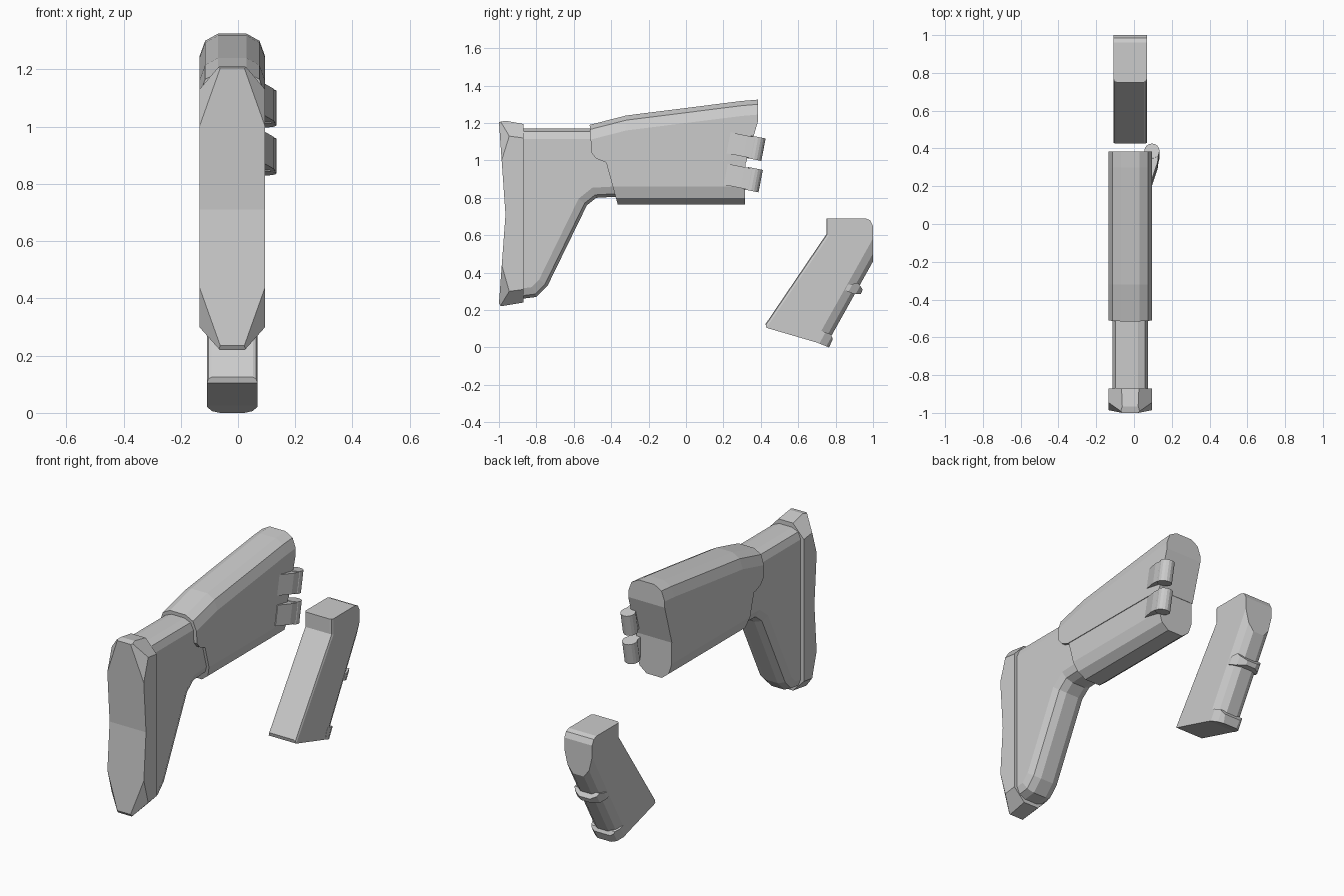
import bpy, bmesh, math
from mathutils import Vector

if "Cube" in bpy.data.objects:
    bpy.data.objects.remove(bpy.data.objects["Cube"])

CX = -0.02  # centre plane of the body


def prism(name, pts, half, bevel=(), offset=0.05, cuts=()):
    """Extrude a (y, z) profile across x, round chosen edges, then slice mirrored chamfers."""
    bm = bmesh.new()
    n = len(pts)
    a = [bm.verts.new((-half, y, z)) for y, z in pts]
    b = [bm.verts.new((half, y, z)) for y, z in pts]
    bm.faces.new(a)
    bm.faces.new(b[::-1])
    for i in range(n):
        j = (i + 1) % n
        bm.faces.new((a[i], b[i], b[j], a[j]))
    bmesh.ops.recalc_face_normals(bm, faces=bm.faces)
    if bevel:
        edges = [bm.edges.get((r[i], r[(i + 1) % n])) for r in (a, b) for i in bevel]
        bmesh.ops.bevel(bm, geom=edges, offset=offset, segments=2, profile=0.5,
                        affect='EDGES', clamp_overlap=True)
    mid = Vector((0, sum(p[0] for p in pts) / n, sum(p[1] for p in pts) / n))
    for tri in cuts:
        for s in (1, -1):
            p, q, r = (Vector((s * x, y, z)) for x, y, z in tri)
            no = (q - p).cross(r - p).normalized()
            if no.dot(mid - p) > 0:
                no = -no
            res = bmesh.ops.bisect_plane(bm, geom=bm.verts[:] + bm.edges[:] + bm.faces[:], dist=1e-5,
                                         plane_co=p, plane_no=no, clear_outer=True)
            rim = [e for e in res['geom_cut'] if isinstance(e, bmesh.types.BMEdge) and e.is_boundary]
            if rim:
                bmesh.ops.holes_fill(bm, edges=rim, sides=0)
    bmesh.ops.recalc_face_normals(bm, faces=bm.faces)
    return finish(name, bm, (CX, 0, 0))


def finish(name, bm, loc):
    me = bpy.data.meshes.new(name)
    bm.to_mesh(me)
    bm.free()
    ob = bpy.data.objects.new(name, me)
    ob.location = loc
    bpy.context.collection.objects.link(ob)
    return ob


def line_cut(x1, d1, x2, d2, p, q):
    """Chamfer plane along profile line p-q: (x1, shifted by d1) to (x2, shifted by d2)."""
    return ((x1, p[0] + d1[0], p[1] + d1[1]), (x1, q[0] + d1[0], q[1] + d1[1]),
            (x2, p[0] + d2[0], p[1] + d2[1]))


# Butt pad with faceted corners
W, N = 0.115, 0.042
prism("butt_pad",
      [(-0.99, 0.22), (-0.87, 0.24), (-0.87, 1.195), (-0.965, 1.212), (-1.0, 1.205),
       (-0.965, 0.71), (-1.0, 0.235)], W,
      cuts=[((W, -0.945, 1.13), (W, -0.87, 1.12), (N, -0.965, 1.212)),
            ((W, -0.945, 0.30), (W, -0.87, 0.31), (N, -0.98, 0.22)),
            ((W, -0.9855, 1.0), (N, -1.0, 1.205), (W, -0.945, 1.13)),
            ((W, -0.985, 0.44), (N, -1.0, 0.235), (W, -0.945, 0.30))])

# Stock body
prism("stock_body",
      [(-0.88, 0.26), (-0.80, 0.27), (-0.74, 0.33), (-0.53, 0.76), (-0.48, 0.80), (-0.30, 0.81),
       (-0.30, 1.17), (-0.88, 1.17)], 0.095, bevel=(0, 1, 2, 3, 4, 6), offset=0.055)

# Upper housing (cheek rest), chamfered along its sloping top
top = [(-0.515, 1.19), (-0.32, 1.24), (0.30, 1.318), (0.385, 1.325)]
cuts = []
for p, q in zip(top, top[1:]):
    cuts.append(line_cut(W, (0, -0.08), 0.095, (0, -0.025), p, q))
    cuts.append(line_cut(0.095, (0, -0.025), 0.05, (0, 0), p, q))
prism("upper_housing",
      top + [(0.385, 1.21), (0.32, 0.985), (-0.43, 0.99), (-0.48, 1.01), (-0.505, 1.04)], W, cuts=cuts)

# Lower housing
p, q = (-0.4, 0.765), (0.3, 0.765)
prism("lower_housing",
      [(-0.43, 1.0), (0.318, 1.0), (0.315, 0.765), (-0.365, 0.765), (-0.375, 0.80)], 0.111,
      cuts=[line_cut(0.111, (0, 0.095), 0.092, (0, 0.035), p, q),
            line_cut(0.092, (0, 0.035), 0.048, (0, 0), p, q)])

# Two tilted hinges: barrel plus wedge-shaped leaf
for name, y, z in (("upper_hinge", 0.375, 1.065), ("lower_hinge", 0.36, 0.897)):
    bm = bmesh.new()
    bmesh.ops.create_cone(bm, cap_ends=True, segments=16, radius1=0.04, radius2=0.04, depth=0.122)
    leaf = [(-0.03, -0.15), (0.0, -0.15), (0.03, -0.06), (0.036, -0.01), (0.0, 0.02), (-0.03, 0.0)]
    face = bm.faces.new([bm.verts.new((x, yy, -0.057)) for x, yy in leaf])
    ext = bmesh.ops.extrude_face_region(bm, geom=[face])
    bmesh.ops.translate(bm, vec=(0, 0, 0.114),
                        verts=[v for v in ext['geom'] if isinstance(v, bmesh.types.BMVert)])
    bmesh.ops.recalc_face_normals(bm, faces=bm.faces)
    hinge = finish(name, bm, (0.095, y, z))
    hinge.rotation_euler.x = math.radians(-11)

# Pistol grip: rounded front edges, chamfered lower back
G = 0.0875
p, q = (1.0, 0.46), (0.765, 0.04)
prism("pistol_grip",
      [(0.75, 0.69), (0.75, 0.605), (0.425, 0.125), (0.43, 0.105), (0.755, 0.01), (0.765, 0.04),
       (1.0, 0.46), (1.0, 0.65), (0.985, 0.68), (0.96, 0.69)], G, bevel=(0, 1), offset=0.035,
      cuts=[line_cut(G, (-0.052, 0.03), 0.068, (-0.018, 0.01), p, q),
            line_cut(0.068, (-0.018, 0.01), 0.035, (0, 0), p, q)])

# Finger ribs wrapping the back of the grip
p, q = (0.95, 0.32), (0.79, 0.035)
rib_cuts = [line_cut(G, (-0.05, 0.03), 0.07, (-0.018, 0.01), p, q),
            line_cut(0.07, (-0.018, 0.01), 0.035, (0, 0), p, q)]
prism("grip_rib_upper",
      [(0.85, 0.305), (0.865, 0.335), (0.92, 0.345), (0.945, 0.31), (0.935, 0.285), (0.90, 0.285)],
      G + 0.001, cuts=rib_cuts)
prism("grip_rib_lower",
      [(0.70, 0.07), (0.715, 0.092), (0.775, 0.07), (0.785, 0.045), (0.765, 0.0), (0.69, 0.03)],
      G + 0.001, cuts=rib_cuts)
